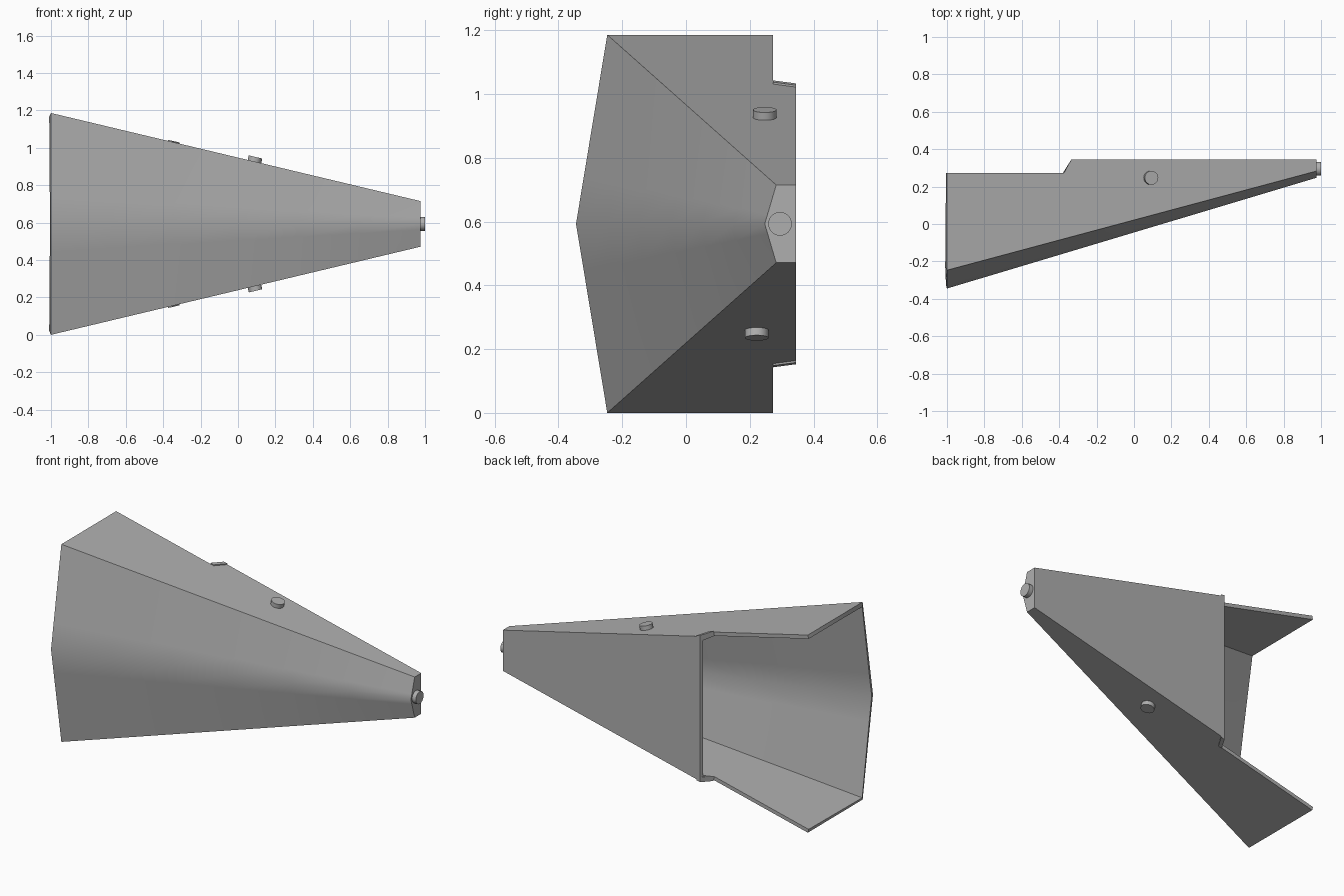
import bpy, bmesh, math
from mathutils import Vector

cube = bpy.data.objects.get("Cube")
if cube:
    bpy.data.objects.remove(cube)

MID = 0.593            # height of the symmetry plane
X0, X1 = -1.0, 0.975   # wide open end, narrow closed end
SLOPE = math.atan2(0.47, X1 - X0)

grey = bpy.data.materials.new("plain grey")
grey.use_nodes = True
grey.diffuse_color = (0.43, 0.43, 0.43, 1)
grey.node_tree.nodes["Principled BSDF"].inputs["Base Color"].default_value = grey.diffuse_color


def half_height(x):
    return 0.593 + (x - X0) / (X1 - X0) * (0.122 - 0.593)


def make_object(name, bm):
    bmesh.ops.recalc_face_normals(bm, faces=bm.faces)
    mesh = bpy.data.meshes.new(name)
    bm.to_mesh(mesh)
    bm.free()
    mesh.materials.append(grey)
    ob = bpy.data.objects.new(name, mesh)
    bpy.context.collection.objects.link(ob)
    return ob


def activate(ob):
    bpy.ops.object.select_all(action='DESELECT')
    ob.select_set(True)
    bpy.context.view_layer.objects.active = ob


# Hollow tapered housing: ridged front, two side walls, end cap, partial back
bm = bmesh.new()
COLS = 6
ROWS = (-1, -0.25, 0, 0.25, 1)
grid = []
for i in range(COLS + 1):
    t = i / COLS
    x = X0 + t * (X1 - X0)
    ridge_y = -0.345 + t * 0.592
    corner_y = -0.247 + t * 0.53
    grid.append([bm.verts.new((x, ridge_y + abs(r) * (corner_y - ridge_y),
                               MID + r * half_height(x))) for r in ROWS])
for a, b in zip(grid, grid[1:]):
    for j in range(len(ROWS) - 1):
        bm.faces.new((a[j], b[j], b[j + 1], a[j + 1]))

back_edges = []
for side, row in ((-1, 0), (1, -1)):
    rim = [bm.verts.new((x, y, MID + side * half_height(x)))
           for x, y in ((X1, 0.345), (-0.335, 0.345), (-0.375, 0.273), (X0, 0.273))]
    bm.faces.new([col[row] for col in grid] + rim)
    back_edges.append(rim[:2])
low, high = back_edges
bm.faces.new((low[0], low[1], high[1], high[0]))
bm.faces.new(grid[-1] + [high[0], low[0]])
housing = make_object("housing", bm)

# Make sure the sheet faces outward before thickening it inward
if housing.data.polygons[0].normal.y > 0:
    housing.data.flip_normals()
activate(housing)
wall = housing.modifiers.new("wall", 'SOLIDIFY')
wall.thickness = 0.022
wall.offset = -1
wall.use_even_offset = True
bpy.ops.object.modifier_apply(modifier=wall.name)
bpy.ops.object.shade_smooth_by_angle(angle=math.radians(36))


# Round buttons on the two walls and on the end cap
def button(name, base, normal):
    normal = Vector(normal).normalized()
    bm = bmesh.new()
    bmesh.ops.create_cone(bm, cap_ends=True, segments=32, radius1=0.037,
                          radius2=0.037, depth=0.035)
    rot = normal.to_track_quat('Z', 'Y').to_matrix().to_4x4()
    bmesh.ops.transform(bm, matrix=rot, verts=bm.verts)
    bmesh.ops.translate(bm, vec=Vector(base) + normal * 0.0075, verts=bm.verts)
    ob = make_object(name, bm)
    activate(ob)
    bpy.ops.object.shade_smooth_by_angle(angle=math.radians(30))


for side, label, y in ((1, "upper", 0.247), (-1, "lower", 0.222)):
    button(label + "_button", (0.088, y, MID + side * half_height(0.088)),
           (math.sin(SLOPE), 0, side * math.cos(SLOPE)))
    # Small raised lip along the slanted step of the wall
    bm = bmesh.new()
    for x, y in ((-0.375, 0.273), (-0.335, 0.345), (-0.312, 0.345), (-0.352, 0.273)):
        bm.verts.new((x, y, MID + side * (half_height(x) + 0.006)))
    face = bm.faces.new(bm.verts)
    ext = bmesh.ops.extrude_face_region(bm, geom=[face], use_keep_orig=True)
    moved = [v for v in ext["geom"] if isinstance(v, bmesh.types.BMVert)]
    bmesh.ops.translate(bm, vec=(0, 0, -side * 0.03), verts=moved)
    make_object(label + "_step_lip", bm)
button("end_button", (X1, 0.295, MID), (1, 0, 0))
